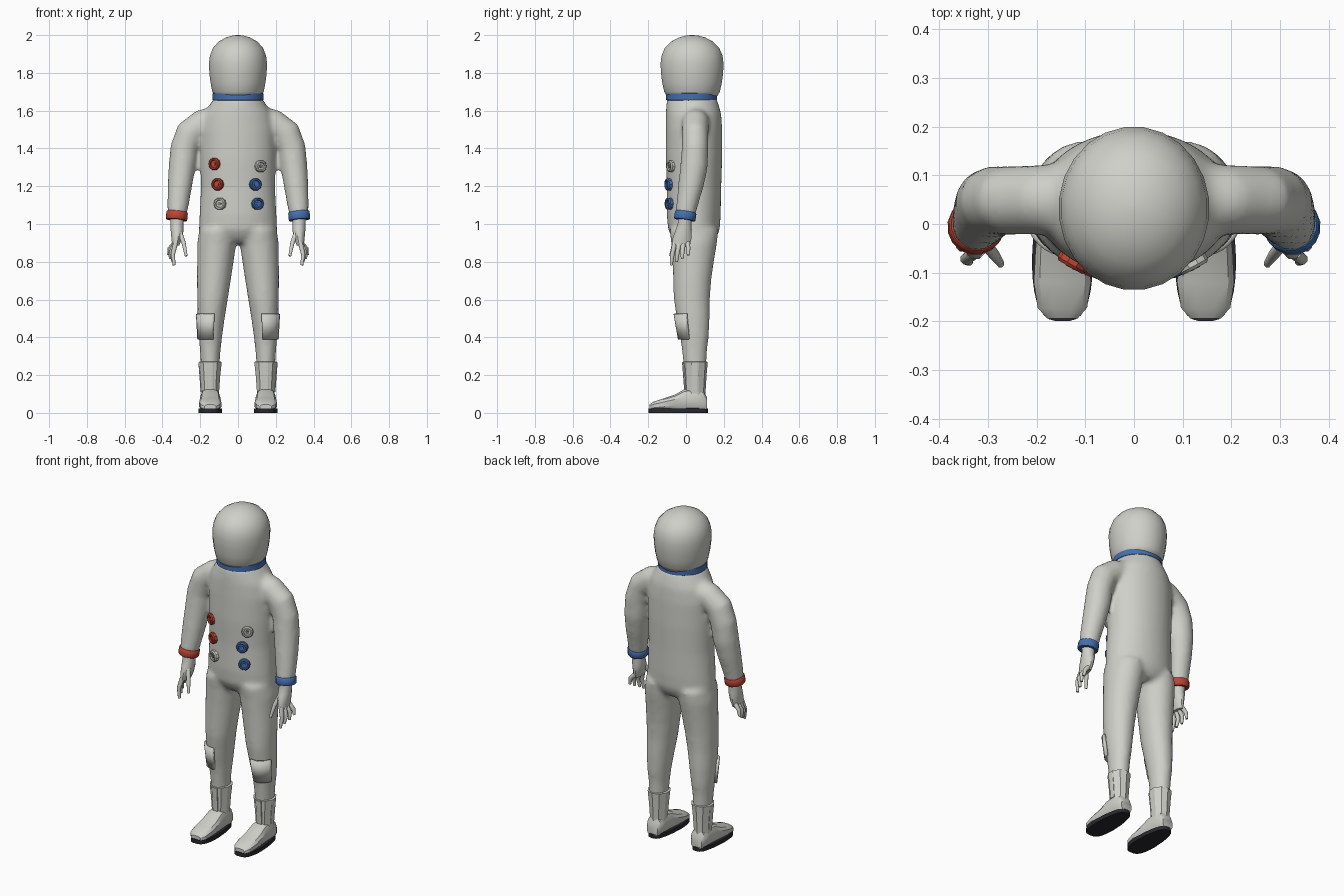
import bpy, bmesh, math
from mathutils import Vector

cube = bpy.data.objects.get("Cube")
if cube:
    bpy.data.objects.remove(cube, do_unlink=True)


def material(name, r, g, b):
    m = bpy.data.materials.new(name)
    m.use_nodes = True
    m.diffuse_color = (r, g, b, 1)
    m.node_tree.nodes["Principled BSDF"].inputs["Base Color"].default_value = (r, g, b, 1)
    return m


WHITE = material("suit white", 0.63, 0.63, 0.59)
BLUE = material("fitting blue", 0.06, 0.16, 0.43)
RED = material("fitting red", 0.5, 0.06, 0.035)
BLACK = material("sole black", 0.022, 0.022, 0.027)
GREY = material("socket grey", 0.2, 0.2, 0.2)


def loft(bm, stations, n=24, axis=None, power=2):
    """Skin cross-sections (x, y, z, half width, half depth) along a path."""
    pts = [Vector(s[:3]) for s in stations]
    rings = []
    for i, s in enumerate(stations):
        t = Vector(axis) if axis else pts[min(i + 1, len(pts) - 1)] - pts[max(i - 1, 0)]
        t.normalize()
        u = Vector((1, 0, 0)) if abs(t.y) > 0.95 else Vector((0, 1, 0)).cross(t).normalized()
        v = t.cross(u)
        ring = []
        for k in range(n):
            a = 2 * math.pi * (k + 0.5) / n
            c, d = math.cos(a), math.sin(a)
            c = math.copysign(abs(c) ** (2 / power), c)
            d = math.copysign(abs(d) ** (2 / power), d)
            ring.append(bm.verts.new(pts[i] + u * c * s[3] + v * d * s[4]))
        rings.append(ring)
    for r, q in zip(rings, rings[1:]):
        for k in range(n):
            bm.faces.new((r[k], r[(k + 1) % n], q[(k + 1) % n], q[k]))
    bm.faces.new(rings[0])
    bm.faces.new(rings[-1])


def finish(name, bm, mat, angle=40):
    bmesh.ops.recalc_face_normals(bm, faces=bm.faces[:])
    me = bpy.data.meshes.new(name)
    bm.to_mesh(me)
    bm.free()
    me.materials.append(mat)
    for p in me.polygons:
        p.use_smooth = True
    me.set_sharp_from_angle(angle=math.radians(angle))
    ob = bpy.data.objects.new(name, me)
    bpy.context.scene.collection.objects.link(ob)
    return ob


def part(name, stations, mat, angle=40, **kw):
    bm = bmesh.new()
    loft(bm, stations, **kw)
    return finish(name, bm, mat, angle)


UP = (0, 0, 1)
SIDES = (("left", 1), ("right", -1))

# Suit body: torso, legs and sleeves fused into one smooth skin
TORSO = [(0.90, 0.15, 0.045, 0.09), (0.93, 0.19, 0.044, 0.118), (0.97, 0.208, 0.042, 0.137),
         (1.05, 0.204, 0.041, 0.143), (1.2, 0.196, 0.043, 0.144), (1.35, 0.2, 0.042, 0.15),
         (1.5, 0.2, 0.042, 0.15), (1.58, 0.182, 0.04, 0.147), (1.62, 0.157, 0.036, 0.141),
         (1.67, 0.125, 0.03, 0.13)]
LEG = [(0.2, 0.147, 0.049, 0.046, 0.057), (0.27, 0.147, 0.051, 0.047, 0.062),
       (0.33, 0.147, 0.055, 0.045, 0.067), (0.4, 0.146, 0.062, 0.045, 0.076),
       (0.5, 0.142, 0.072, 0.038, 0.088), (0.6, 0.135, 0.081, 0.031, 0.096),
       (0.7, 0.128, 0.09, 0.033, 0.101), (0.8, 0.12, 0.097, 0.038, 0.11),
       (0.9, 0.112, 0.104, 0.043, 0.122), (0.97, 0.105, 0.1, 0.042, 0.13)]
ARM = [(0.1, 0.05, 1.555, 0.075, 0.075), (0.19, 0.05, 1.53, 0.076, 0.072),
       (0.255, 0.048, 1.48, 0.078, 0.071), (0.285, 0.048, 1.4, 0.074, 0.071),
       (0.297, 0.042, 1.3, 0.071, 0.073), (0.308, 0.025, 1.2, 0.065, 0.067),
       (0.318, 0.005, 1.1, 0.057, 0.057), (0.324, -0.005, 1.04, 0.05, 0.052)]
bm = bmesh.new()
loft(bm, [(0, cy, z, rx, ry) for z, rx, cy, ry in TORSO], n=32, axis=UP)
for _, s in SIDES:
    loft(bm, [(s * cx, cy, z, rx, ry) for z, cx, rx, cy, ry in LEG], axis=UP)
    loft(bm, [(s * x, y, z, a, b) for x, y, z, a, b in ARM])
suit = finish("suit_body", bm, WHITE, 180)
remesh = suit.modifiers.new("fuse", 'REMESH')
remesh.mode = 'VOXEL'
remesh.voxel_size = 0.013
remesh.use_smooth_shade = True
relax = suit.modifiers.new("relax", 'SMOOTH')
relax.factor = 0.5
relax.iterations = 8

# Helmet and neck ring
HELMET = [(1.67, 0.12), (1.7, 0.137), (1.75, 0.147), (1.8, 0.153), (1.85, 0.155), (1.89, 0.15),
          (1.93, 0.135), (1.965, 0.104), (1.987, 0.066), (1.997, 0.032), (2.0, 0.006)]
part("helmet", [(0, 0.032, z, r, r * 1.085) for z, r in HELMET], WHITE, 80, axis=UP)
RIM = [(-0.022, 0.93), (-0.017, 1), (0.017, 1), (0.022, 0.93)]
part("neck_ring", [(0, 0.03, 1.674 + h, 0.136 * k, 0.136 * k) for h, k in RIM], BLUE, axis=UP)

# Chest hose connectors, standing square to the torso surface
KNOB = [(-0.02, 0.033), (0.012, 0.033), (0.018, 0.028), (0.018, 0.021), (0.01, 0.019)]
for name, x, z, mat in (("upper_right", -0.122, 1.318, RED), ("middle_right", -0.106, 1.21, RED),
                        ("lower_right", -0.094, 1.107, WHITE), ("upper_left", 0.117, 1.306, WHITE),
                        ("middle_left", 0.091, 1.21, BLUE), ("lower_left", 0.102, 1.107, BLUE)):
    y = 0.042 - 0.146 * math.sqrt(1 - (x / 0.198) ** 2)
    out = Vector((x / 0.198 ** 2, (y - 0.042) / 0.146 ** 2, 0)).normalized()
    base = Vector((x, y, z))
    part(name + "_connector", [(*(base + out * h), r, r) for h, r in KNOB], mat, 30, n=10, axis=out)
    part(name + "_socket", [(*(base + out * h), 0.011, 0.011) for h in (0, 0.015)],
         GREY if mat == WHITE else mat, 30, n=8, axis=out)

# Hands: each digit runs from knuckle to tip
PALM = [(0.323, -0.004, 1.05, 0.04, 0.04), (0.323, -0.006, 1.01, 0.036, 0.036),
        (0.322, -0.012, 0.97, 0.036, 0.044), (0.325, -0.022, 0.92, 0.028, 0.052),
        (0.33, -0.026, 0.885, 0.019, 0.048)]
DIGITS = {"index_finger": ((0.33, -0.06, 0.9), (0.345, -0.072, 0.84), (0.338, -0.078, 0.782)),
          "middle_finger": ((0.335, -0.037, 0.895), (0.354, -0.045, 0.85), (0.345, -0.05, 0.8)),
          "ring_finger": ((0.335, -0.015, 0.895), (0.36, -0.018, 0.86), (0.358, -0.02, 0.815)),
          "little_finger": ((0.335, 0.008, 0.9), (0.362, 0.012, 0.87), (0.368, 0.012, 0.835)),
          "thumb": ((0.31, -0.035, 0.96), (0.288, -0.062, 0.9), (0.274, -0.082, 0.83))}
# Boots: upper foot by (y, half width, top height)
FOOT = [(-0.194, 0.032, 0.045), (-0.172, 0.052, 0.06), (-0.12, 0.06, 0.077), (-0.06, 0.057, 0.097),
        (-0.01, 0.053, 0.125), (0.05, 0.05, 0.135), (0.095, 0.046, 0.115), (0.112, 0.036, 0.08)]
SHAFT = [(0.07, 0.047, 0.054), (0.12, 0.05, 0.056), (0.2, 0.056, 0.061), (0.27, 0.064, 0.067),
         (0.272, 0.056, 0.06)]
BX, BY = 0.147, 0.048

for side, s in SIDES:
    part(side + "_glove", [(s * x, y, z, a, b) for x, y, z, a, b in PALM], WHITE, n=12, axis=UP)
    for name, path in DIGITS.items():
        part(side + "_" + name, [(s * p[0], p[1], p[2], r, r) for p, r in zip(path, (0.014, 0.012, 0.008))],
             WHITE, 50, n=8)

    # Wrist cuff, square to the forearm
    along = Vector((s * 0.1, -0.14, 1)).normalized()
    along = Vector((s * -0.1, 0.14, 1)).normalized()
    wrist = Vector((s * 0.324, -0.004, 1.043))
    part(side + "_wrist_cuff", [(*(wrist + along * h), 0.058 * k, 0.058 * k) for h, k in RIM],
         BLUE if s > 0 else RED, n=16, axis=along)

    # Foot, shaft, raised shaft panels and sole
    part(side + "_boot_foot", [(s * BX, y, (top + 0.012) / 2, w, (top - 0.012) / 2) for y, w, top in FOOT],
         WHITE, 30, n=12, axis=(0, 1, 0), power=2.8)
    part(side + "_boot_shaft", [(s * BX, BY, z, a, b) for z, a, b in SHAFT], WHITE, 25, n=10, axis=UP)
    part(side + "_boot_tongue", [(s * BX, BY - 0.051, 0.11, 0.016, 0.006),
                                 (s * BX, BY - 0.063, 0.268, 0.018, 0.006)], WHITE, n=12, axis=UP, power=5)
    part(side + "_boot_side_strip", [(s * (BX + 0.046), BY, 0.11, 0.005, 0.016),
                                     (s * (BX + 0.058), BY, 0.268, 0.005, 0.018)], WHITE, n=12, axis=UP, power=5)
    sole = part(side + "_sole", [(s * BX, -0.042, z, 0.063, 0.158) for z in (0, 0.024)], BLACK,
                n=32, axis=UP, power=3)
    for v in sole.data.vertices:
        taper = 1 - 0.18 * max(0, min(1, (v.co.y + 0.05) / 0.12))
        v.co.x = s * BX + (v.co.x - s * BX) * taper

    # Shin pocket wrapped round the front outer quarter of the leg
    bm = bmesh.new()
    rows = []
    for cx, rx, cy, ry, z in ((0.146, 0.061, 0.045, 0.075, 0.39), (0.141, 0.074, 0.037, 0.09, 0.525)):
        rows.append([])
        for k in range(9):
            a = math.radians(-102 + 82 * k / 8)
            rows[-1].append(bm.verts.new((s * (cx + (rx + 0.006) * math.cos(a)),
                                          cy + (ry + 0.006) * math.sin(a), z)))
    for k in range(8):
        bm.faces.new((rows[0][k], rows[0][k + 1], rows[1][k + 1], rows[1][k]))
    pocket = finish(side + "_shin_pocket", bm, WHITE)
    thick = pocket.modifiers.new("thickness", 'SOLIDIFY')
    thick.thickness = 0.014
    thick.offset = 0
